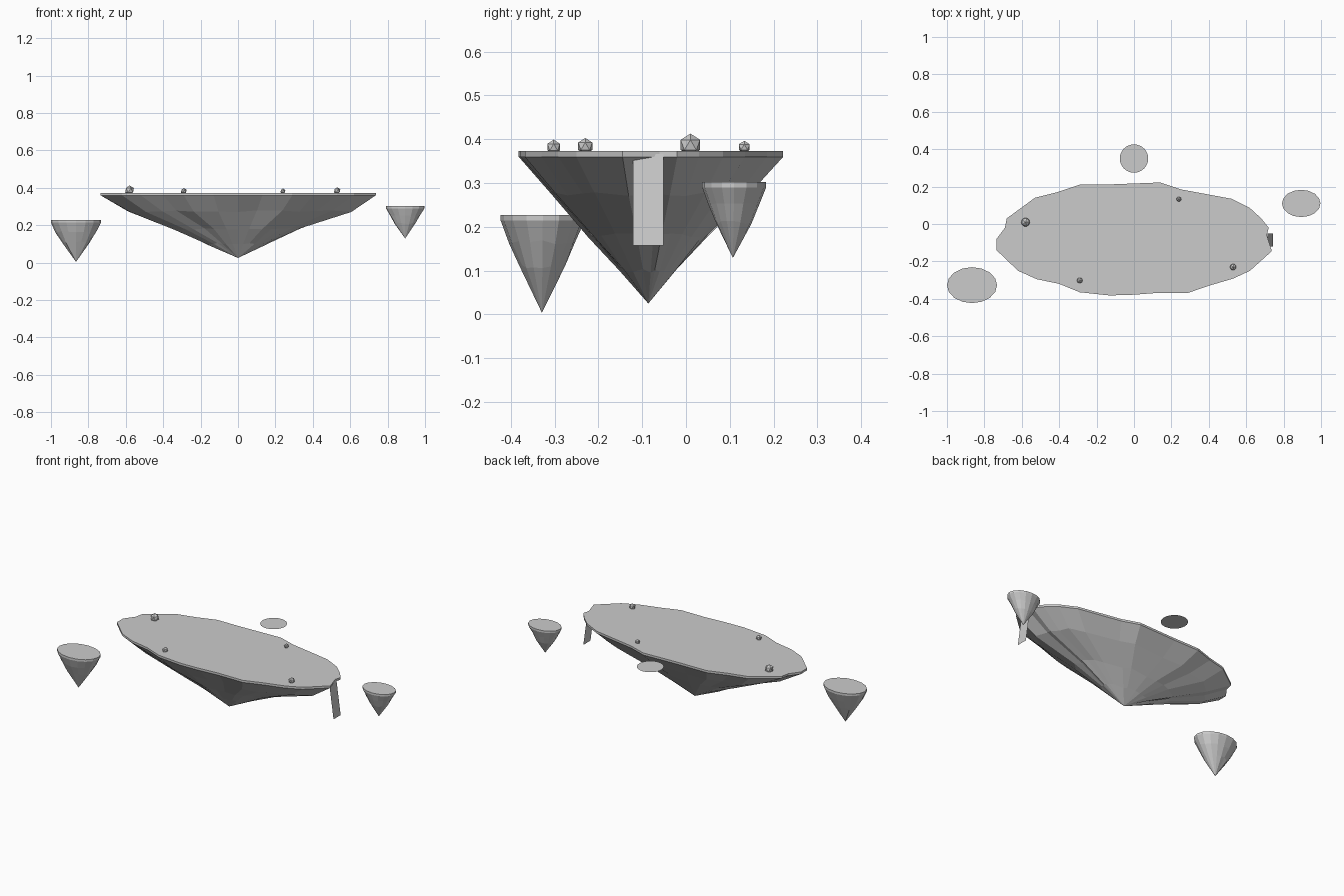
import bpy, bmesh, math, random
from mathutils import Vector

if "Cube" in bpy.data.objects:
    bpy.data.objects.remove(bpy.data.objects["Cube"])

random.seed(4)
stone = bpy.data.materials.new("plain grey")
stone.diffuse_color = (0.6, 0.6, 0.6, 1)
stone.use_nodes = True
stone.node_tree.nodes["Principled BSDF"].inputs["Base Color"].default_value = stone.diffuse_color


def finish(name, bm):
    mesh = bpy.data.meshes.new(name)
    bm.to_mesh(mesh)
    bm.free()
    mesh.materials.append(stone)
    obj = bpy.data.objects.new(name, mesh)
    bpy.context.collection.objects.link(obj)
    return obj


def floating_rock(name, outline, top, rim, apex, levels, jitter):
    """Flat top, thin vertical rim, then rings (z, x scale, y scale) narrowing to the apex."""
    bm = bmesh.new()
    ax, ay, az = apex
    rings = [[bm.verts.new((x, y, z)) for x, y in outline] for z in (top, rim)]
    for z, sx, sy in levels:
        ring = []
        for x, y in outline:
            j = 1 + random.uniform(-jitter, jitter)
            ring.append(bm.verts.new((ax + (x - ax) * sx * j, ay + (y - ay) * sy * j,
                                      z + random.uniform(-jitter, jitter) * 0.15)))
        rings.append(ring)
    n = len(outline)
    tip = bm.verts.new(apex)
    bm.faces.new(rings[0])
    for a, b in zip(rings, rings[1:]):
        for i in range(n):
            k = (i + 1) % n
            bm.faces.new((a[i], b[i], b[k], a[k]))
    for i in range(n):
        bm.faces.new((rings[-1][i], tip, rings[-1][(i + 1) % n]))
    bmesh.ops.recalc_face_normals(bm, faces=bm.faces)
    return finish(name, bm)


def ellipse(cx, cy, rx, ry, n):
    return [(cx + rx * math.cos(math.tau * i / n), cy + ry * math.sin(math.tau * i / n))
            for i in range(n)]


# Main island, outline runs counter-clockwise from the left tip
coast = [(-0.735, -0.14), (-0.62, -0.25), (-0.52, -0.295), (-0.40, -0.32), (-0.29, -0.365),
         (-0.13, -0.382), (0, -0.378), (0.13, -0.368), (0.29, -0.368), (0.40, -0.33),
         (0.53, -0.292), (0.62, -0.25), (0.737, -0.145), (0.71, -0.06), (0.72, -0.02),
         (0.68, 0.03), (0.62, 0.085), (0.52, 0.135), (0.25, 0.185), (0.14, 0.222),
         (-0.12, 0.212), (-0.29, 0.21), (-0.41, 0.17), (-0.53, 0.14), (-0.68, 0.03),
         (-0.69, -0.02), (-0.735, -0.08)]
floating_rock("main_island", coast, 0.373, 0.36, (0, -0.086, 0.025),
              [(0.275, 0.80, 0.74), (0.18, 0.45, 0.45), (0.10, 0.215, 0.215)], 0.035)

# Two small islands
floating_rock("left_islet", ellipse(-0.866, -0.327, 0.134, 0.096, 16), 0.227, 0.214,
              (-0.866, -0.329, 0.004), [(0.165, 0.80, 0.78), (0.11, 0.55, 0.53)], 0.03)
floating_rock("right_islet", ellipse(0.894, 0.11, 0.103, 0.073, 16), 0.302, 0.29,
              (0.894, 0.107, 0.129), [(0.25, 0.78, 0.78), (0.21, 0.55, 0.55)], 0.03)

# Thin round disc behind the island
bm = bmesh.new()
bm.faces.new([bm.verts.new((x, y, 0.374)) for x, y in ellipse(0, 0.35, 0.076, 0.076, 24)])
finish("floating_disc", bm)

# Waterfall sheet hanging from the notch at the right end
bm = bmesh.new()
bm.faces.new([bm.verts.new(p) for p in ((0.713, -0.121, 0.366), (0.742, -0.121, 0.157),
                                        (0.742, -0.051, 0.157), (0.713, -0.051, 0.366))])
finish("waterfall", bm)

# Faceted boulders on the flat top
for i, (x, y, z, r) in enumerate([(-0.58, 0.01, 0.387, 0.026), (0.53, -0.23, 0.384, 0.019),
                                  (-0.29, -0.302, 0.382, 0.017), (0.24, 0.133, 0.382, 0.0145)]):
    bm = bmesh.new()
    bmesh.ops.create_icosphere(bm, subdivisions=1, radius=r)
    bmesh.ops.translate(bm, verts=bm.verts, vec=Vector((x, y, z)))
    finish("boulder_%d" % (i + 1), bm)
